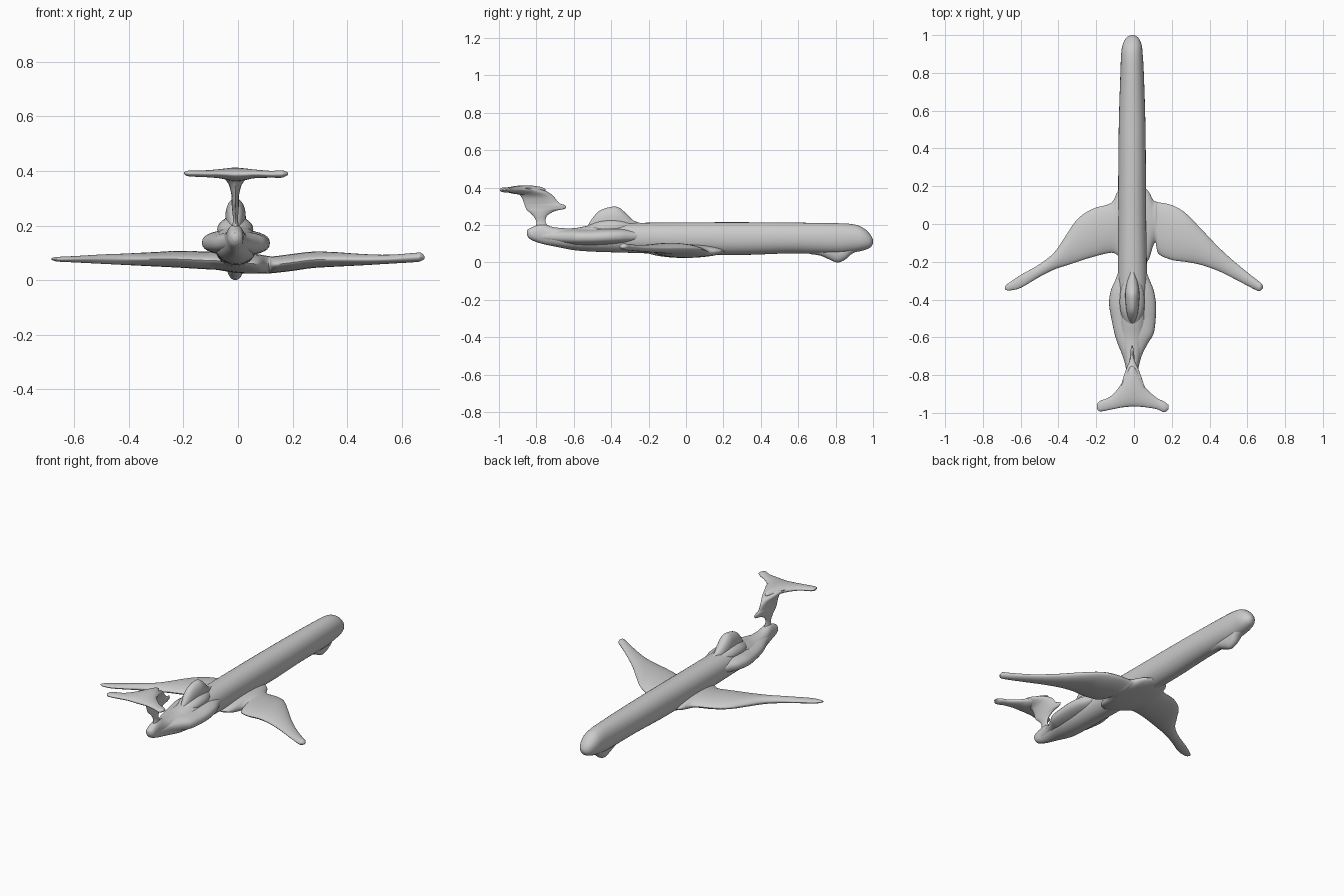
import bpy, bmesh, math


def spline(rows, steps):
    """Smooth resampling of a short station list."""
    out = []
    n = len(rows)
    for i in range(n - 1):
        a, b, c, d = rows[max(i - 1, 0)], rows[i], rows[i + 1], rows[min(i + 2, n - 1)]
        for s in range(steps):
            t = s / steps
            out.append([0.5 * (2 * q + (r - p) * t + (2 * p - 5 * q + 4 * r - w) * t * t
                               + (3 * q - p - 3 * r + w) * t ** 3)
                        for p, q, r, w in zip(a, b, c, d)])
    out.append(list(rows[-1]))
    return out


def loft(name, axis, rows, edge=1.0, sides=32, steps=4):
    """Skin oval sections; row = (position, min u, max u, min v, max v)."""
    bm = bmesh.new()
    rings = []
    for p, u0, u1, v0, v1 in spline(rows, steps):
        ring = []
        for k in range(sides):
            a = 2 * math.pi * k / sides
            c, s = math.cos(a), math.sin(a)
            s = math.copysign(abs(s) ** edge, s)
            u = (u0 + u1) / 2 + c * (u1 - u0) / 2
            v = (v0 + v1) / 2 + s * (v1 - v0) / 2
            co = {'X': (p, u, v), 'Y': (u, p, v), 'Z': (v, u, p)}[axis]
            ring.append(bm.verts.new(co))
        rings.append(ring)
    for r, q in zip(rings, rings[1:]):
        for k in range(sides):
            j = (k + 1) % sides
            bm.faces.new((r[k], r[j], q[j], q[k]))
    bm.faces.new(rings[0])
    bm.faces.new(rings[-1])
    bmesh.ops.recalc_face_normals(bm, faces=bm.faces)
    me = bpy.data.meshes.new(name)
    bm.to_mesh(me)
    bm.free()
    ob = bpy.data.objects.new(name, me)
    bpy.context.collection.objects.link(ob)
    bpy.context.view_layer.objects.active = ob
    bpy.ops.object.select_all(action='DESELECT')
    ob.select_set(True)
    bpy.ops.object.shade_smooth_by_angle(angle=math.radians(50))
    return ob


# fuselage: y, x range, z range
loft("fuselage", 'Y', [
    (-0.85, -0.02, 0.00, 0.145, 0.172), (-0.83, -0.035, 0.018, 0.122, 0.185),
    (-0.77, -0.042, 0.022, 0.10, 0.205), (-0.70, -0.055, 0.035, 0.085, 0.187),
    (-0.60, -0.08, 0.06, 0.066, 0.183), (-0.50, -0.085, 0.07, 0.058, 0.20),
    (-0.35, -0.085, 0.07, 0.053, 0.21), (0.0, -0.085, 0.065, 0.043, 0.214),
    (0.30, -0.083, 0.063, 0.040, 0.215), (0.55, -0.08, 0.06, 0.048, 0.213),
    (0.80, -0.072, 0.052, 0.045, 0.210), (0.90, -0.068, 0.046, 0.055, 0.203),
    (0.95, -0.06, 0.04, 0.065, 0.183), (0.985, -0.042, 0.024, 0.08, 0.15),
    (1.0, -0.018, 0.002, 0.10, 0.122)], edge=0.9)

# bump under the nose
loft("nose_gear_bump", 'Y', [
    (0.66, -0.04, 0.02, 0.045, 0.12), (0.72, -0.042, 0.022, 0.036, 0.12),
    (0.77, -0.042, 0.022, 0.014, 0.12), (0.81, -0.042, 0.022, 0.0, 0.12),
    (0.85, -0.042, 0.022, 0.014, 0.12), (0.89, -0.042, 0.022, 0.048, 0.12),
    (0.95, -0.035, 0.015, 0.07, 0.12)], edge=0.9)

# both side engines blended into the tail
loft("side_engines", 'Y', [
    (-0.80, -0.03, 0.015, 0.12, 0.165), (-0.70, -0.06, 0.04, 0.105, 0.172),
    (-0.63, -0.088, 0.075, 0.095, 0.176), (-0.58, -0.103, 0.104, 0.09, 0.178),
    (-0.50, -0.12, 0.115, 0.088, 0.18), (-0.42, -0.132, 0.116, 0.09, 0.185),
    (-0.35, -0.122, 0.104, 0.095, 0.185), (-0.30, -0.10, 0.084, 0.10, 0.18),
    (-0.24, -0.078, 0.06, 0.11, 0.17)], edge=0.8)

# top engine intake and its flared base
loft("top_engine", 'Y', [
    (-0.53, -0.018, 0.002, 0.15, 0.19), (-0.50, -0.03, 0.012, 0.15, 0.237),
    (-0.46, -0.04, 0.022, 0.15, 0.278), (-0.40, -0.046, 0.028, 0.15, 0.297),
    (-0.36, -0.046, 0.028, 0.15, 0.294), (-0.32, -0.04, 0.022, 0.15, 0.262),
    (-0.28, -0.03, 0.012, 0.15, 0.224), (-0.22, -0.02, 0.0, 0.15, 0.205)], edge=0.85)
loft("top_engine_base", 'Y', [
    (-0.54, -0.04, 0.02, 0.14, 0.19), (-0.46, -0.072, 0.052, 0.14, 0.225),
    (-0.36, -0.072, 0.052, 0.14, 0.232), (-0.27, -0.04, 0.02, 0.14, 0.205)])

# one-piece wing: x, y range, z range
loft("wing", 'X', [
    (-0.682, -0.347, -0.328, 0.074, 0.081), (-0.66, -0.352, -0.31, 0.068, 0.085),
    (-0.60, -0.338, -0.27, 0.065, 0.088), (-0.50, -0.28, -0.213, 0.060, 0.094),
    (-0.42, -0.24, -0.148, 0.056, 0.097), (-0.36, -0.22, -0.06, 0.053, 0.10),
    (-0.30, -0.20, 0.025, 0.050, 0.103), (-0.22, -0.175, 0.08, 0.046, 0.107),
    (-0.12, -0.152, 0.112, 0.040, 0.105), (-0.08, -0.17, 0.18, 0.038, 0.105),
    (0.0, -0.22, 0.22, 0.026, 0.10), (0.07, -0.20, 0.18, 0.024, 0.095),
    (0.10, -0.12, 0.13, 0.024, 0.09), (0.115, -0.10, 0.12, 0.025, 0.088),
    (0.13, -0.158, 0.115, 0.026, 0.087), (0.20, -0.19, 0.10, 0.034, 0.096),
    (0.27, -0.20, 0.06, 0.044, 0.104), (0.35, -0.215, -0.02, 0.049, 0.103),
    (0.45, -0.25, -0.125, 0.054, 0.096), (0.55, -0.30, -0.215, 0.060, 0.093),
    (0.65, -0.352, -0.295, 0.066, 0.10), (0.67, -0.352, -0.31, 0.070, 0.10),
    (0.682, -0.34, -0.325, 0.077, 0.088)], edge=1.15)

# fin: z, y range, x range
loft("tail_fin", 'Z', [
    (0.17, -0.81, -0.72, -0.03, 0.012), (0.215, -0.80, -0.75, -0.018, 0.0),
    (0.25, -0.818, -0.742, -0.021, 0.002), (0.275, -0.845, -0.70, -0.023, 0.003),
    (0.287, -0.855, -0.648, -0.023, 0.003), (0.305, -0.862, -0.645, -0.024, 0.004),
    (0.317, -0.866, -0.678, -0.025, 0.005), (0.35, -0.88, -0.705, -0.034, 0.014),
    (0.375, -0.905, -0.735, -0.052, 0.034), (0.398, -0.95, -0.79, -0.07, 0.055)],
    edge=1.2)

# tailplane on top of the fin
loft("tailplane", 'X', [
    (-0.197, -0.975, -0.953, 0.388, 0.395), (-0.18, -0.992, -0.937, 0.380, 0.401),
    (-0.12, -0.982, -0.91, 0.377, 0.402), (-0.07, -0.972, -0.85, 0.373, 0.406),
    (-0.035, -0.968, -0.785, 0.366, 0.410), (-0.01, -0.966, -0.75, 0.362, 0.412),
    (0.025, -0.967, -0.795, 0.366, 0.409), (0.06, -0.97, -0.865, 0.373, 0.405),
    (0.12, -0.98, -0.92, 0.375, 0.400), (0.16, -0.996, -0.94, 0.375, 0.402),
    (0.183, -0.98, -0.958, 0.385, 0.394)], edge=1.0)
